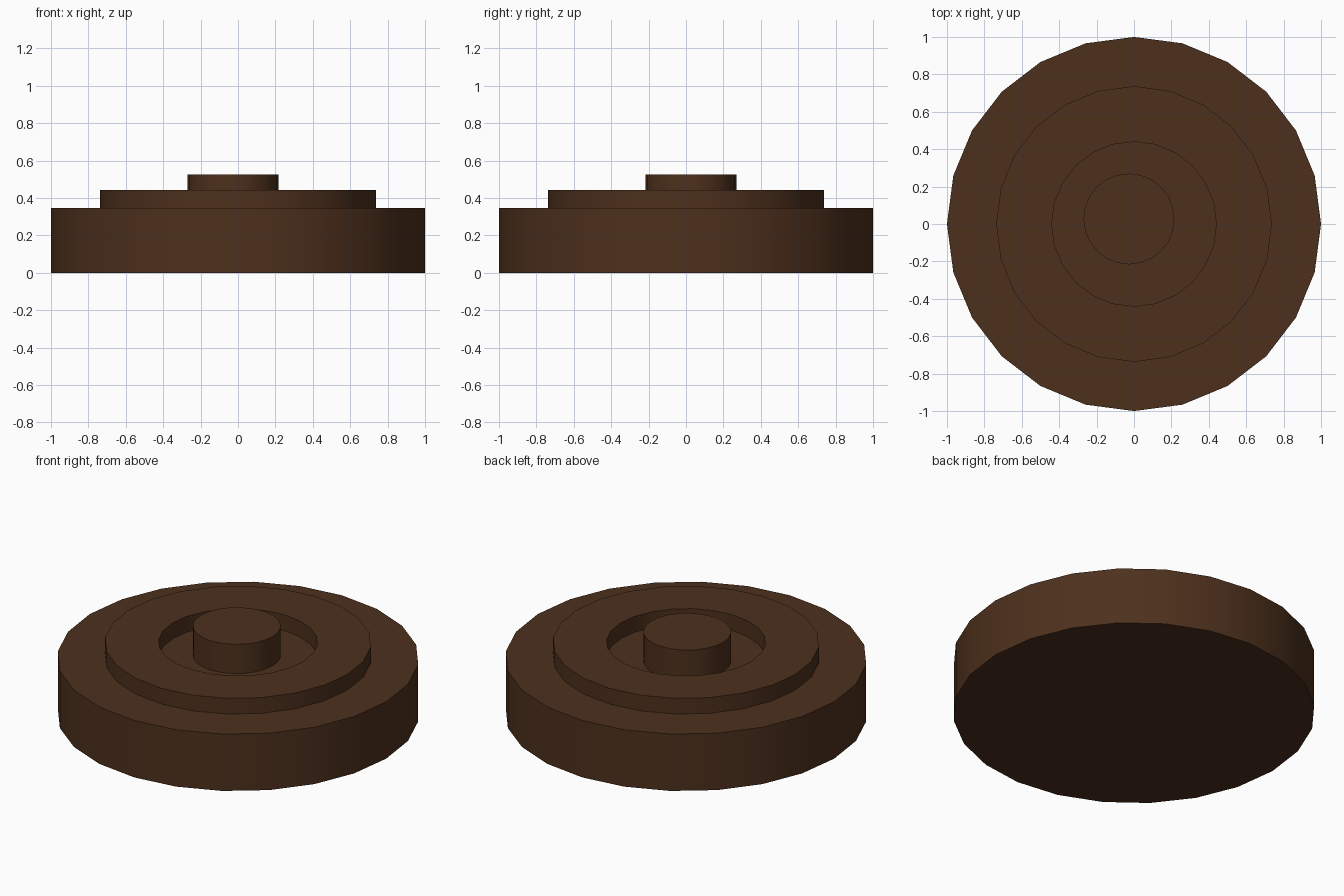
import bpy, bmesh
from math import sin, cos, tau, radians

if "Cube" in bpy.data.objects:
    bpy.data.objects.remove(bpy.data.objects["Cube"])

SIDES = 24

wood = bpy.data.materials.new("dark_brown")
wood.diffuse_color = (0.075, 0.03, 0.012, 1)
wood.use_nodes = True
wood.node_tree.nodes["Principled BSDF"].inputs["Base Color"].default_value = wood.diffuse_color


def revolve(name, profile, closed=False, centre=(0, 0)):
    """Sweep (radius, z) points around z; radius 0 collapses to a flat cap."""
    bm = bmesh.new()
    rings = [[bm.verts.new((r * cos(tau * i / SIDES), r * sin(tau * i / SIDES), z))
              for i in range(SIDES)] for r, z in profile]
    pairs = list(zip(rings, rings[1:]))
    if closed:
        pairs.append((rings[-1], rings[0]))
    else:
        bm.faces.new(rings[0][::-1])
        bm.faces.new(rings[-1])
    for a, b in pairs:
        for i in range(SIDES):
            j = (i + 1) % SIDES
            bm.faces.new((a[i], a[j], b[j], b[i]))
    bmesh.ops.recalc_face_normals(bm, faces=bm.faces)
    mesh = bpy.data.meshes.new(name)
    bm.to_mesh(mesh)
    bm.free()
    mesh.materials.append(wood)
    ob = bpy.data.objects.new(name, mesh)
    ob.location = (*centre, 0)
    bpy.context.collection.objects.link(ob)
    bpy.ops.object.select_all(action='DESELECT')
    ob.select_set(True)
    bpy.context.view_layer.objects.active = ob
    bpy.ops.object.shade_smooth_by_angle(angle=radians(30))
    return ob


# Wide base disc
revolve("base_disc", [(1.0, 0), (1.0, 0.347)])

# Raised ring whose opening shows the top of the base
revolve("raised_ring", [(0.737, 0.347), (0.737, 0.443), (0.44, 0.443), (0.44, 0.347)],
        closed=True)

# Slightly off-centre peg
revolve("centre_peg", [(0.243, 0.347), (0.243, 0.525)], centre=(-0.027, 0.027))
